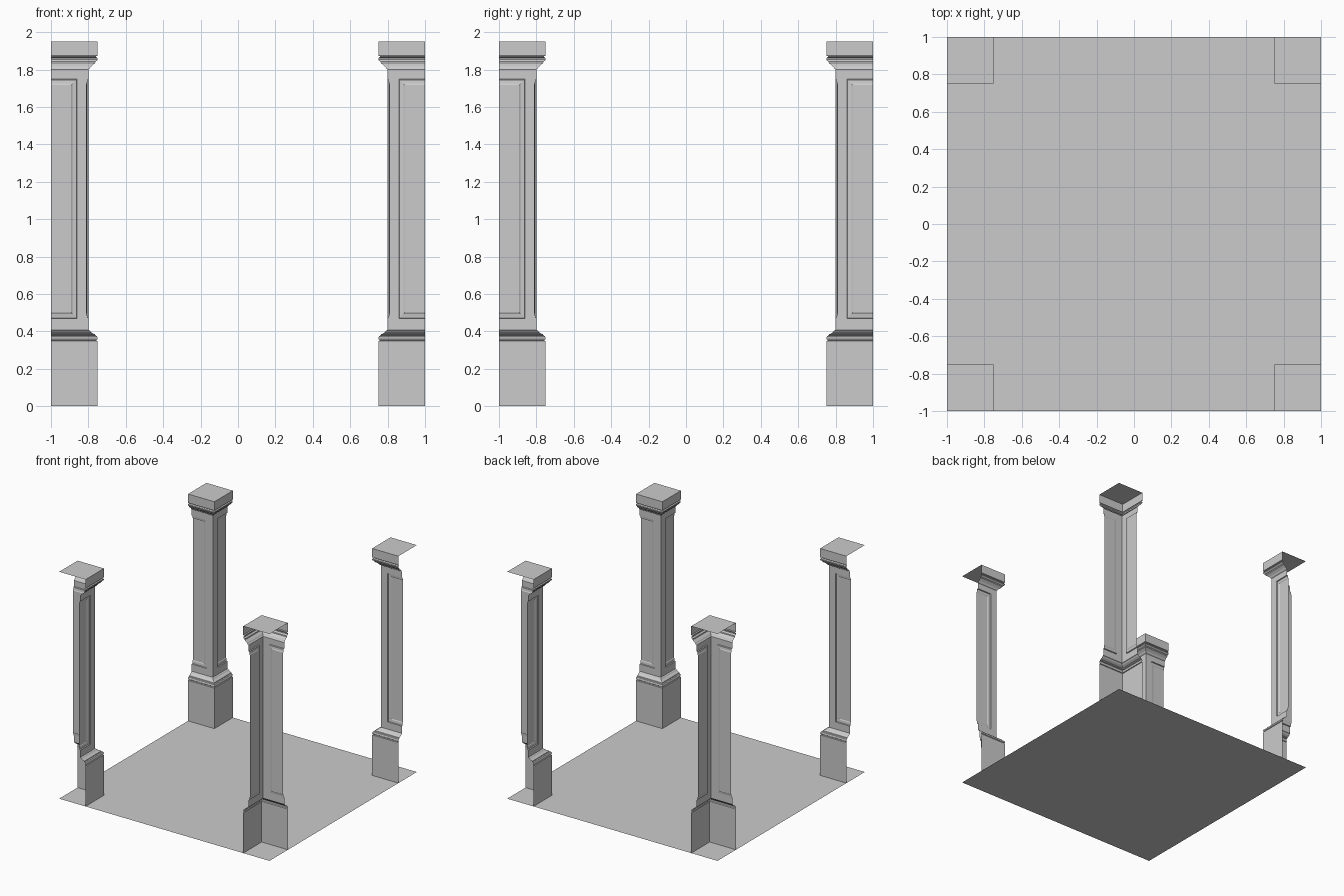
import bpy, bmesh

if "Cube" in bpy.data.objects:
    bpy.data.objects.remove(bpy.data.objects["Cube"])

# Column parts are modelled around a column centre, as the quarter that lies
# inside the tile, then mirrored to all four corners.
def make_part(name, faces):
    bm = bmesh.new()
    for face in faces:
        bm.faces.new([bm.verts.new((1 - x, 1 - y, z)) for x, y, z in face])
    bmesh.ops.remove_doubles(bm, verts=bm.verts, dist=1e-5)
    mesh = bpy.data.meshes.new(name)
    bm.to_mesh(mesh)
    bm.free()
    ob = bpy.data.objects.new(name, mesh)
    bpy.context.collection.objects.link(ob)
    mirror = ob.modifiers.new("four_corners", 'MIRROR')
    mirror.use_axis = (True, True, False)
    centre = bpy.data.objects.get("mirror_centre")
    mirror.mirror_object = centre
    mirror.use_mirror_merge = False
    return ob

def sweep(profile):
    """Quarter-square sweep of (half width, z) points."""
    faces = []
    for (a, z0), (b, z1) in zip(profile, profile[1:]):
        lo = [(a, 0, z0), (a, a, z0), (0, a, z0)]
        hi = [(b, 0, z1), (b, b, z1), (0, b, z1)]
        for i in range(2):
            faces.append([lo[i], lo[i + 1], hi[i + 1], hi[i]])
    return faces

def panelled_side(half, rings):
    """Half of a face with nested recessed frames: (width, z0, z1, depth)."""
    loops = [[(half - d, s, z) for s, z in ((0, z0), (w, z0), (w, z1), (0, z1))]
             for w, z0, z1, d in rings]
    faces = [[o[i], o[i + 1], n[i + 1], n[i]]
             for o, n in zip(loops, loops[1:]) for i in range(3)]
    return faces + [loops[-1]]

# Floor tile
bpy.ops.mesh.primitive_plane_add(size=2, location=(0, 0, 0))
bpy.context.object.name = "floor"

# Mirror centre
centre = bpy.data.objects.new("mirror_centre", None)
centre.hide_render = True
bpy.context.collection.objects.link(centre)

# Plinth
make_part("plinth", sweep([(0.25, 0), (0.25, 0.348)]))

# Base moulding
make_part("base_moulding", sweep([
    (0.25, 0.348), (0.243, 0.350), (0.243, 0.354), (0.249, 0.358), (0.25, 0.366),
    (0.246, 0.374), (0.238, 0.378), (0.236, 0.384), (0.226, 0.388),
    (0.214, 0.396), (0.208, 0.404), (0.20, 0.408)]))

# Shaft with stepped, recessed panels on both sides
side = panelled_side(0.20, [
    (0.20, 0.408, 1.80, 0), (0.139, 0.469, 1.748, 0), (0.136, 0.472, 1.745, 0.008),
    (0.130, 0.478, 1.739, 0.008), (0.114, 0.494, 1.724, 0.010),
    (0.108, 0.500, 1.718, 0.014)])
other = [[(y, x, z) for x, y, z in reversed(f)] for f in side]
make_part("shaft", side + other)

# Capital moulding
make_part("capital_moulding", sweep([
    (0.20, 1.80), (0.208, 1.806), (0.214, 1.816), (0.226, 1.826), (0.236, 1.834),
    (0.238, 1.842), (0.246, 1.847), (0.25, 1.853), (0.249, 1.861),
    (0.240, 1.867), (0.240, 1.871), (0.25, 1.874)]))

# Top block with its cap
top = 1.95
cap = [(0, 0, top), (0.25, 0, top), (0.25, 0.25, top), (0, 0.25, top)]
make_part("top_block", sweep([(0.25, 1.874), (0.25, top)]) + [cap])
